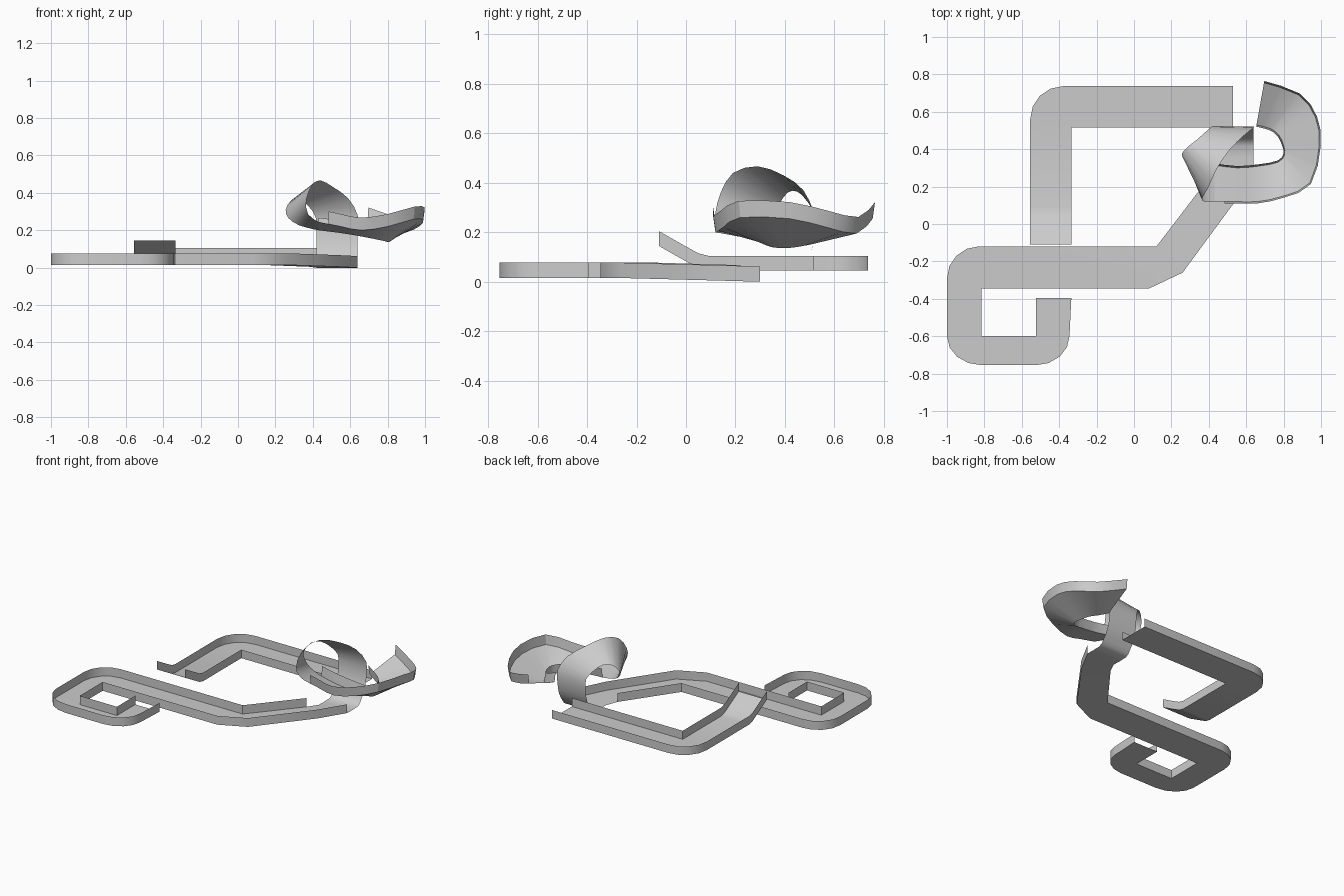
import bpy, bmesh, math
from mathutils import Vector as V

if "Cube" in bpy.data.objects:
    bpy.data.objects.remove(bpy.data.objects["Cube"])


def strip(name, left, right, height, wall_l=(0, 999), wall_r=(0, 999), lean=0.0):
    """Ribbon between two edge lines, with upright side walls over station ranges."""
    bm = bmesh.new()
    left, right = [V(p) for p in left], [V(p) for p in right]
    lv = [bm.verts.new(p) for p in left]
    rv = [bm.verts.new(p) for p in right]
    for i in range(len(lv) - 1):
        bm.faces.new((lv[i], rv[i], rv[i + 1], lv[i + 1]))
    for edge, pts, other, rng, flip in ((lv, left, right, wall_l, False),
                                        (rv, right, left, wall_r, True)):
        a, b = rng[0], min(rng[1], len(pts) - 1)
        if a >= b:
            continue
        top = []
        for p, q in zip(pts[a:b + 1], other[a:b + 1]):
            out = (p - q).normalized()
            top.append(bm.verts.new(p + V((out.x * lean, out.y * lean, height))))
        for i in range(b - a):
            f = (edge[a + i], edge[a + i + 1], top[i + 1], top[i])
            bm.faces.new(f[::-1] if flip else f)
    bmesh.ops.remove_doubles(bm, verts=bm.verts, dist=1e-4)
    me = bpy.data.meshes.new(name)
    bm.to_mesh(me)
    bm.free()
    ob = bpy.data.objects.new(name, me)
    bpy.context.collection.objects.link(ob)
    bpy.context.view_layer.objects.active = ob
    ob.select_set(True)
    bpy.ops.object.shade_smooth_by_angle(angle=math.radians(30))
    ob.select_set(False)


def corner(p0, pc, p2, inner, z, n=4):
    """Rounded outer corner around a sharp inner point."""
    p0, pc, p2 = V(p0), V(pc), V(p2)
    c = p0 + p2 - pc
    outer = []
    for i in range(n + 1):
        t = math.pi / 2 * i / n
        p = c + (p0 - c) * math.cos(t) + (p2 - c) * math.sin(t)
        # p runs from p0 (t=0) to p2 (t=90 degrees)
        outer.append((p.x, p.y, z))
    return outer, [(*inner, z)] * (n + 1)


def smooth(pts, n=2):
    """Catmull-Rom refinement of a point list."""
    pts = [V(p) for p in pts]
    out = []
    for i in range(len(pts) - 1):
        a, b, c, d = pts[max(i - 1, 0)], pts[i], pts[i + 1], pts[min(i + 2, len(pts) - 1)]
        for k in range(n):
            t = k / n
            out.append(0.5 * (2 * b + (c - a) * t + (2 * a - 5 * b + 4 * c - d) * t * t
                              + (3 * b - a - 3 * c + d) * t ** 3))
    return out + [pts[-1]]


# launch track: jump ramp, straight, rounded corner, straight
z = 0.045
L = [(-0.555, -0.11, 0.145), (-0.555, -0.01, 0.088), (-0.555, 0.05, 0.055), (-0.555, 0.09, z)]
R = [(-0.335, y, h) for _, y, h in L]
o, i = corner((-0.555, 0.56), (-0.555, 0.737), (-0.38, 0.737), (-0.335, 0.515), z)
L += o + [(0.53, 0.737, z)]
R += i + [(0.53, 0.515, z)]
strip("upper_track", L, R, 0.06)

# landing track: square spiral, long straight, diagonal towards the loop
z = 0.015
L, R = [(-0.335, -0.395, z)], [(-0.525, -0.395, z)]
for args in (((-0.345, -0.6), (-0.345, -0.755), (-0.525, -0.755), (-0.525, -0.6)),
             ((-0.815, -0.755), (-1, -0.755), (-1, -0.6), (-0.815, -0.6)),
             ((-1, -0.29), (-1, -0.12), (-0.83, -0.12), (-0.815, -0.345))):
    o, i = corner(*args, z)
    L += o
    R += i
L += [(0.12, -0.12, z)] * 2 + [(0.38, 0.22, 0.005), (0.42, 0.30, 0.0)]
R += [(0.08, -0.345, z), (0.26, -0.26, z), (0.54, 0.12, 0.005), (0.64, 0.30, 0.0)]
strip("lower_track", L, R, 0.062, wall_l=(0, len(L) - 2))

# twisting loop without walls
foot = [(0.30, 0), (0.42, 0), (0.46, 0.035), (0.50, 0.1), (0.52, 0.19)]
L = [(0.42, y, h) for y, h in foot] + [
    (0.415, 0.52, 0.27), (0.38, 0.49, 0.325), (0.335, 0.45, 0.365), (0.285, 0.41, 0.36),
    (0.255, 0.375, 0.31), (0.27, 0.355, 0.265), (0.33, 0.335, 0.225), (0.43, 0.315, 0.20)]
R = [(0.64, y, h) for y, h in foot] + [
    (0.64, 0.515, 0.28), (0.59, 0.475, 0.37), (0.51, 0.395, 0.43), (0.44, 0.29, 0.467),
    (0.395, 0.19, 0.44), (0.365, 0.14, 0.36), (0.375, 0.12, 0.285), (0.43, 0.12, 0.245)]
strip("loop", smooth(L), smooth(R), 0.06, (0, 0), (0, 0))

# banked exit curve, climbing at its end
L = [(0.43, 0.315, 0.20), (0.55, 0.30, 0.185), (0.67, 0.31, 0.165), (0.77, 0.33, 0.145),
     (0.805, 0.37, 0.137), (0.80, 0.42, 0.137), (0.775, 0.475, 0.145), (0.73, 0.51, 0.155),
     (0.655, 0.53, 0.19)]
R = [(0.43, 0.12, 0.245), (0.55, 0.12, 0.22), (0.66, 0.12, 0.20), (0.80, 0.15, 0.22),
     (0.94, 0.22, 0.26), (0.99, 0.42, 0.255), (0.97, 0.57, 0.22), (0.88, 0.69, 0.195),
     (0.695, 0.755, 0.255)]
strip("banked_curve", smooth(L), smooth(R), 0.067, wall_l=(0, 99), wall_r=(1, 99), lean=0.01)
